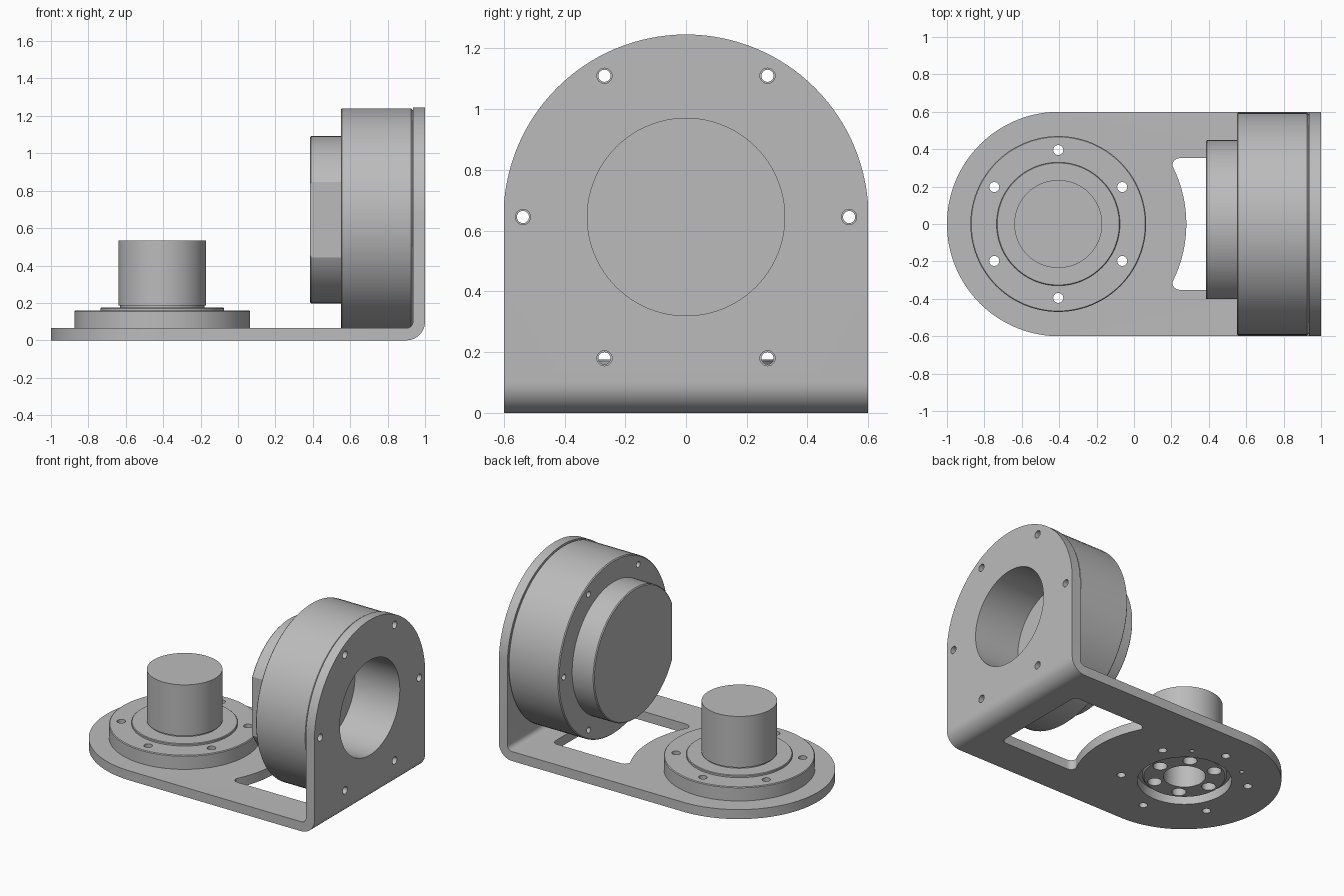
import bpy, bmesh, math
from mathutils import Vector

if "Cube" in bpy.data.objects:
    bpy.data.objects.remove(bpy.data.objects["Cube"])

metal = bpy.data.materials.new("plain grey metal")
metal.diffuse_color = (0.5, 0.5, 0.5, 1)
metal.use_nodes = True
metal.node_tree.nodes["Principled BSDF"].inputs["Base Color"].default_value = metal.diffuse_color

AX = {'x': lambda u, v, w: Vector((w, u, v)),
      'y': lambda u, v, w: Vector((u, w, v)),
      'z': lambda u, v, w: Vector((u, v, w))}


def arc(cx, cy, r, a0, a1, n):
    out = []
    for i in range(n + 1):
        a = math.radians(a0 + (a1 - a0) * i / n)
        out.append((cx + r * math.cos(a), cy + r * math.sin(a)))
    return out


def finish(name, bm):
    bmesh.ops.recalc_face_normals(bm, faces=bm.faces)
    me = bpy.data.meshes.new(name)
    bm.to_mesh(me)
    bm.free()
    ob = bpy.data.objects.new(name, me)
    bpy.context.collection.objects.link(ob)
    me.materials.append(metal)
    return ob


def prism(name, pts, axis, a, b):
    """Extrude a 2D outline along an axis from a to b."""
    bm = bmesh.new()
    lo = [bm.verts.new(AX[axis](u, v, a)) for u, v in pts]
    hi = [bm.verts.new(AX[axis](u, v, b)) for u, v in pts]
    bm.faces.new(lo)
    bm.faces.new(hi)
    for i in range(len(pts)):
        j = (i + 1) % len(pts)
        bm.faces.new((lo[i], lo[j], hi[j], hi[i]))
    return finish(name, bm)


def turned(name, profile, axis, centres, n=96):
    """Revolve a (radius, height) profile about each centre."""
    bm = bmesh.new()
    for cu, cv in centres:
        prev = None
        for r, h in profile:
            if r == 0:
                ring = [bm.verts.new(AX[axis](cu, cv, h))]
            else:
                ring = [bm.verts.new(AX[axis](u, v, h))
                        for u, v in arc(cu, cv, r, 0, 360, n)[:-1]]
            if prev:
                for i in range(n):
                    q = [prev[i % len(prev)], prev[(i + 1) % len(prev)],
                         ring[(i + 1) % len(ring)], ring[i % len(ring)]]
                    bm.faces.new(list(dict.fromkeys(q)))
            prev = ring
    return finish(name, bm)


def drill(r, axis, centres, a, b, n=24):
    return turned("hole_cutter", [(0, a), (r, a), (r, b), (0, b)], axis, centres, n)


def boolean(ob, tool, op='DIFFERENCE'):
    m = ob.modifiers.new("cut", 'BOOLEAN')
    m.operation, m.object, m.solver = op, tool, 'EXACT'
    bpy.context.view_layer.objects.active = ob
    bpy.ops.object.modifier_apply(modifier=m.name)
    bpy.data.objects.remove(tool)


CX, CZ = -0.405, 0.645              # turntable axis x, drum axis z
drum_holes = arc(0, CZ, 0.537, 0, 300, 5)
disc_holes = arc(CX, 0, 0.395, 30, 330, 5)

# bent sheet bracket: L profile trimmed by a rounded base and an arched wall
T = 0.065
ell = ([(-1.2, 0)] + arc(0.9, 0.1, 0.1, -90, 0, 12) + [(1, 1.5), (1 - T, 1.5)]
       + arc(0.9, 0.1, 0.035, 0, -90, 8) + [(-1.2, T)])
bracket = prism("bracket", ell, 'y', -0.7, 0.7)
boolean(bracket, prism("base_outline", [(1.2, -0.6), (1.2, 0.6)] + arc(-0.4, 0, 0.6, 90, 270, 64),
                       'z', -0.2, 1.8), 'INTERSECT')
boolean(bracket, prism("arch_outline", [(-0.601, -0.1), (0.601, -0.1)] + arc(0, CZ, 0.601, 0, 180, 64),
                       'x', -1.3, 1.3), 'INTERSECT')
window = (arc(CX, 0, 0.685, -26, 26, 16) + arc(0.245, 0.312, 0.04, 180, 90, 6)
          + arc(0.735, 0.317, 0.035, 90, 0, 6) + arc(0.735, -0.317, 0.035, 0, -90, 6)
          + arc(0.245, -0.312, 0.04, 270, 180, 6))
boolean(bracket, prism("window_cutter", window, 'z', -0.1, 0.2))
boolean(bracket, drill(0.325, 'x', [(0, CZ)], 0.8, 1.2, 96))
boolean(bracket, drill(0.025, 'x', drum_holes, 0.8, 1.2))
boolean(bracket, drill(0.29, 'z', [(CX, 0)], -0.1, 0.2, 96))
boolean(bracket, drill(0.027, 'z', disc_holes, -0.1, 0.2))
boolean(bracket, drill(0.014, 'z', [(CX - 0.2, 0.31), (CX + 0.2, 0.31)], -0.1, 0.2))

# turntable: hub, flange, raised ring and post in one turned part
turntable = turned("turntable", [
    (0, 0.45), (0.13, 0.45), (0.13, 0.03), (0.25, 0.03), (0.262, 0.042), (0.262, 0.064),
    (0.47, 0.064), (0.47, 0.155), (0.465, 0.16), (0.33, 0.16), (0.33, 0.171), (0.326, 0.175),
    (0.225, 0.175), (0.225, 0.185), (0.235, 0.185), (0.235, 0.535), (0, 0.535)], 'z', [(CX, 0)])
boolean(turntable, drill(0.027, 'z', disc_holes, 0, 0.3))
boolean(turntable, drill(0.044, 'z', arc(CX, 0, 0.195, 0, 300, 5), -0.1, 0.13))

# motor drum with a deep round recess on the wall side
drum = turned("drum", [
    (0, 0.66), (0.325, 0.66), (0.325, 0.936), (0.585, 0.936), (0.595, 0.926),
    (0.595, 0.556), (0.589, 0.55), (0, 0.55)], 'x', [(0, CZ)])
boolean(drum, drill(0.02, 'x', drum_holes, 0.4, 1.2))

# drum boss with one flat side
boss = turned("drum_boss", [(0, 0.57), (0.448, 0.57), (0.448, 0.391), (0.442, 0.385), (0, 0.385)],
              'x', [(0, CZ)])
boolean(boss, prism("flat_cutter", [(-0.7, 0), (-0.4, 0), (-0.4, 1.4), (-0.7, 1.4)], 'x', 0.2, 0.8))

for ob in (bracket, turntable, drum, boss):
    bpy.ops.object.select_all(action='DESELECT')
    ob.select_set(True)
    bpy.context.view_layer.objects.active = ob
    bpy.ops.object.shade_smooth_by_angle(angle=math.radians(25))
